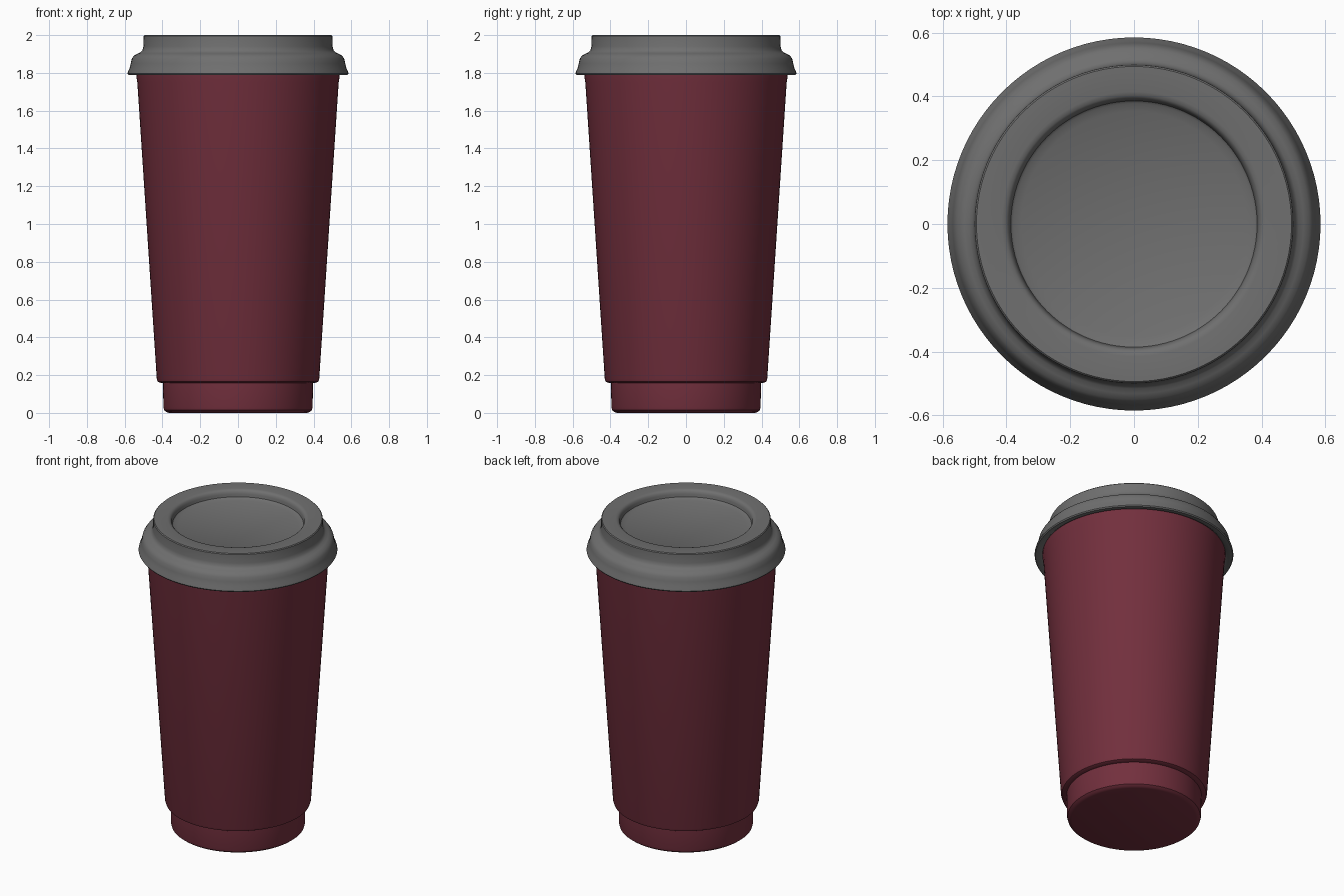
import bpy
import bmesh
import math

SEGMENTS = 96

cube = bpy.data.objects.get("Cube")
if cube:
    bpy.data.objects.remove(cube, do_unlink=True)


def make_material(name, rgb):
    mat = bpy.data.materials.new(name)
    mat.use_nodes = True
    mat.diffuse_color = (*rgb, 1)
    bsdf = next(n for n in mat.node_tree.nodes if n.type == 'BSDF_PRINCIPLED')
    bsdf.inputs["Base Color"].default_value = (*rgb, 1)
    bsdf.inputs["Roughness"].default_value = 0.6
    return mat


def lathe(name, profile, mat):
    """Spin an (r, z) profile, which starts and ends on the axis, around z."""
    bm = bmesh.new()
    verts = [bm.verts.new((r, 0, z)) for r, z in profile]
    edges = [bm.edges.new(pair) for pair in zip(verts, verts[1:])]
    bmesh.ops.spin(bm, geom=verts + edges, cent=(0, 0, 0), axis=(0, 0, 1),
                   angle=math.tau, steps=SEGMENTS)
    bmesh.ops.remove_doubles(bm, verts=bm.verts, dist=1e-5)
    bmesh.ops.recalc_face_normals(bm, faces=bm.faces)
    mesh = bpy.data.meshes.new(name)
    bm.to_mesh(mesh)
    bm.free()
    mesh.materials.append(mat)
    obj = bpy.data.objects.new(name, mesh)
    bpy.context.collection.objects.link(obj)
    bpy.ops.object.select_all(action='DESELECT')
    obj.select_set(True)
    bpy.context.view_layer.objects.active = obj
    bpy.ops.object.shade_smooth_by_angle(angle=math.radians(35))
    return obj


maroon = make_material("maroon", (0.17, 0.029, 0.047))
grey = make_material("grey", (0.16, 0.16, 0.16))

# Cup: rounded narrow base, stepped collar, tapered wall running up under the lid
lathe("cup", [
    (0, 0), (0.365, 0), (0.38, 0.005), (0.391, 0.014), (0.395, 0.03),
    (0.397, 0.158), (0.415, 0.16), (0.425, 0.165), (0.43, 0.18),
    (0.533, 1.75), (0.538, 1.78), (0.538, 1.82), (0, 1.82),
], maroon)

# Lid: flared skirt, shoulder, upright rim and a sunken drinking surface
lathe("lid", [
    (0, 1.80), (0.54, 1.80), (0.55, 1.792), (0.58, 1.79), (0.585, 1.797),
    (0.582, 1.808), (0.574, 1.825), (0.568, 1.85), (0.562, 1.875),
    (0.55, 1.892), (0.532, 1.902), (0.516, 1.909), (0.506, 1.92),
    (0.501, 1.94), (0.499, 1.995), (0.494, 2.0),
    (0.415, 2.0), (0.402, 1.997), (0.393, 1.989), (0.389, 1.975),
    (0.386, 1.958), (0.378, 1.951), (0.36, 1.949), (0.354, 1.946), (0, 1.946),
], grey)
